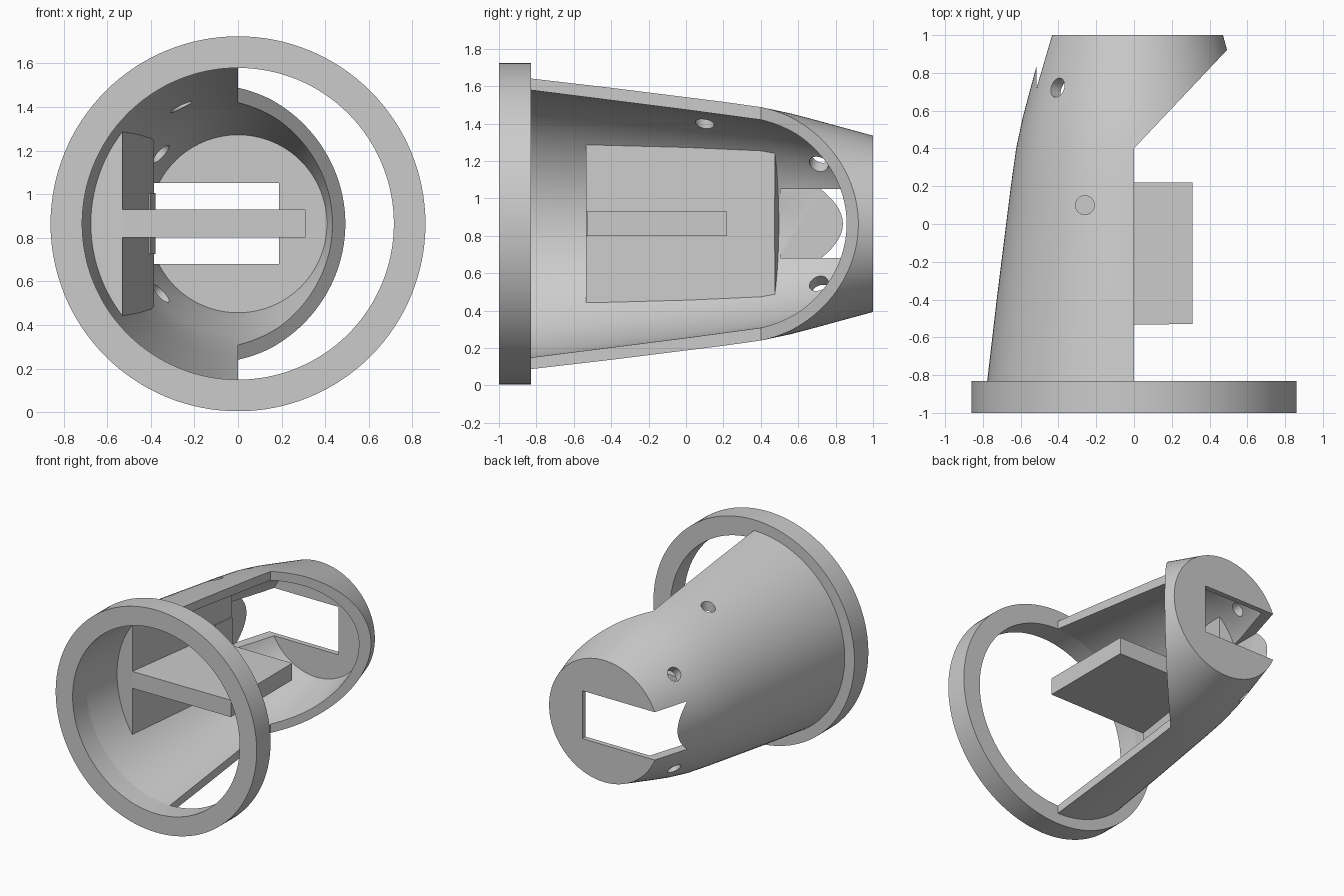
import bpy, bmesh, math
from mathutils import Vector

old = bpy.data.objects.get("Cube")
if old:
    bpy.data.objects.remove(old, do_unlink=True)

CZ = 0.864          # height of the body axis
grey = bpy.data.materials.new("plain grey")
grey.use_nodes = True
grey.diffuse_color = (0.6, 0.6, 0.6, 1)
grey.node_tree.nodes["Principled BSDF"].inputs["Base Color"].default_value = (0.6, 0.6, 0.6, 1)


def finish(name, bm):
    bmesh.ops.recalc_face_normals(bm, faces=bm.faces)
    me = bpy.data.meshes.new(name)
    bm.to_mesh(me)
    bm.free()
    me.materials.append(grey)
    ob = bpy.data.objects.new(name, me)
    bpy.context.collection.objects.link(ob)
    return ob


def lathe(name, profile, steps=128):
    """Spin a closed (radius, y) outline around the body axis."""
    bm = bmesh.new()
    vs = [bm.verts.new((0, y, CZ + r)) for r, y in profile]
    edges = [bm.edges.new((a, b)) for a, b in zip(vs, vs[1:] + vs[:1])]
    bmesh.ops.spin(bm, geom=vs + edges, cent=(0, 0, CZ), axis=(0, 1, 0),
                   angle=math.tau, steps=steps)
    bmesh.ops.remove_doubles(bm, verts=bm.verts, dist=1e-5)
    bmesh.ops.dissolve_degenerate(bm, edges=bm.edges, dist=1e-6)
    # drop any faces and edges left lying on the axis
    bmesh.ops.delete(bm, geom=[e for e in bm.edges if not e.link_faces], context='EDGES')
    return finish(name, bm)


def prism(name, outline, z0, z1):
    """Extrude an (x, y) outline upwards."""
    bm = bmesh.new()
    face = bm.faces.new([bm.verts.new((x, y, z0)) for x, y in outline])
    ext = bmesh.ops.extrude_face_region(bm, geom=[face])["geom"]
    bmesh.ops.translate(bm, vec=(0, 0, z1 - z0),
                        verts=[g for g in ext if isinstance(g, bmesh.types.BMVert)])
    return finish(name, bm)


def box(name, x0, x1, y0, y1, z0, z1):
    return prism(name, [(x0, y0), (x1, y0), (x1, y1), (x0, y1)], z0, z1)


def rod(name, centre, direction, radius, length):
    bm = bmesh.new()
    bmesh.ops.create_cone(bm, cap_ends=True, segments=32, radius1=radius,
                          radius2=radius, depth=length)
    rot = Vector(direction).to_track_quat('Z', 'Y').to_matrix()
    bmesh.ops.rotate(bm, matrix=rot, verts=bm.verts)
    bmesh.ops.translate(bm, vec=centre, verts=bm.verts)
    return finish(name, bm)


def combine(ob, tool, operation):
    """Apply a boolean and discard the tool."""
    mod = ob.modifiers.new("cut", 'BOOLEAN')
    mod.operation, mod.object, mod.solver = operation, tool, 'EXACT'
    bpy.context.view_layer.objects.active = ob
    bpy.ops.object.modifier_apply(modifier=mod.name)
    bpy.data.objects.remove(tool, do_unlink=True)


def smooth(ob):
    bpy.ops.object.select_all(action='DESELECT')
    ob.select_set(True)
    bpy.context.view_layer.objects.active = ob
    bpy.ops.object.shade_smooth_by_angle(angle=math.radians(25))


# Base ring
ring = lathe("base_ring", [(0.715, -1), (0.86, -1), (0.86, -0.83), (0.715, -0.83)])

# Tapered hollow shell with a thin end wall
outer = [(0.777, -0.83), (0.727, -0.4), (0.677, 0), (0.652, 0.2), (0.624, 0.4),
         (0.59, 0.56), (0.553, 0.7), (0.471, 1)]
inner = [(0.408, 0.96), (0.433, 0.86), (0.51, 0.6), (0.556, 0.4), (0.61, 0), (0.715, -0.83)]
shell = lathe("half_shell", outer + [(0, 1), (0, 0.96)] + inner)

# Open side, then the end slot
combine(shell, prism("side_cutter", [(0, -1.2), (0, 0.4), (0.68, 1.12), (2, 1.12), (2, -1.2)],
                     -0.5, 2.5), 'DIFFERENCE')
combine(shell, box("slot_cutter", -0.515, 0.187, 0.505, 1.3, 0.68, 1.05), 'DIFFERENCE')

# Screw holes: one upright, two angled and mirrored about the axis
combine(shell, rod("hole_cutter", (-0.26, 0.1, 1.45), (0, 0, 1), 0.05, 0.5), 'DIFFERENCE')
for s in (1, -1):
    combine(shell, rod("hole_cutter", (-0.375, 0.715, CZ + s * 0.34),
                       (-0.74, 0.17, s * 0.66), 0.052, 0.3), 'DIFFERENCE')

# Slanted mounting block that fills the shell wall
front, back = Vector((-0.53, -0.535)), Vector((-0.385, 0.475))
along = (back - front).normalized()
out = Vector((-along.y, along.x))
block = prism("mounting_block", [front, back, back + out * 0.5, front + out * 0.5], 0.2, 1.6)
core = [(r - 0.03, y) for r, y in outer]
combine(block, lathe("block_limit", core + [(0, 1), (0, -0.83)]), 'INTERSECT')

# Raised pad on the block
pad_start = back - along * 0.177
lift = out * -0.007
pad = prism("raised_pad", [pad_start + lift, back + lift, back + out * 0.02,
                           pad_start + out * 0.02], 0.725, 1.005)

# Flat shelf standing out from the block
shelf = prism("shelf", [(-0.53, -0.535), (0.31, -0.53), (0.31, 0.22), (-0.45, 0.22)], 0.8, 0.93)

for ob in (ring, shell, block):
    smooth(ob)
